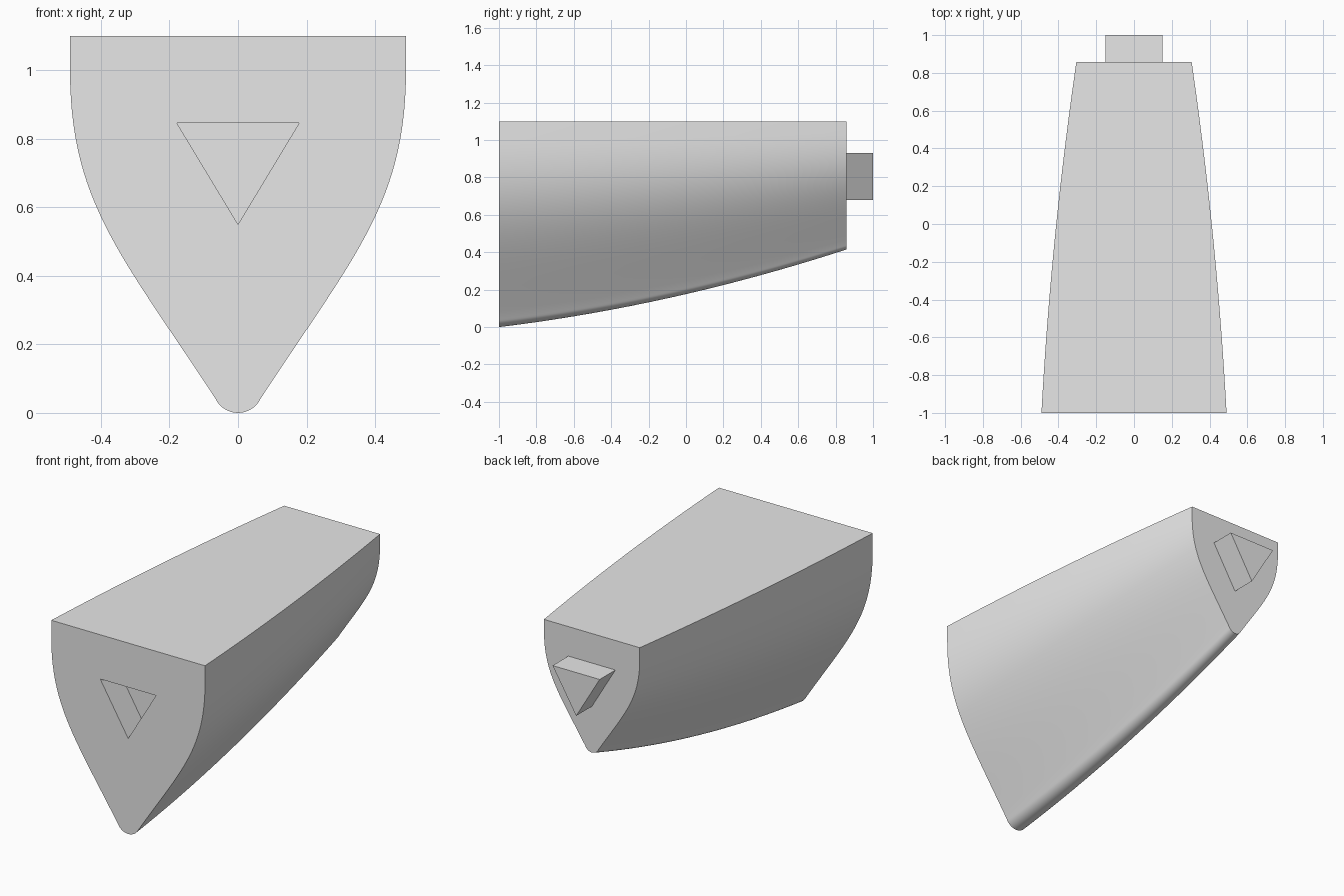
import bpy, bmesh, math
from mathutils import Vector
from mathutils.geometry import interpolate_bezier

if "Cube" in bpy.data.objects:
    bpy.data.objects.remove(bpy.data.objects["Cube"])

FRONT, BACK, TOP = -1.0, 0.857, 1.1

grey = bpy.data.materials.new("light grey")
grey.use_nodes = True
grey.diffuse_color = (0.8, 0.8, 0.8, 1)
grey.node_tree.nodes["Principled BSDF"].inputs["Base Color"].default_value = (0.8, 0.8, 0.8, 1)


def loft(name, rings):
    """Skin a list of closed rings and cap both ends."""
    bm = bmesh.new()
    loops = [[bm.verts.new(p) for p in ring] for ring in rings]
    n = len(loops[0])
    for a, b in zip(loops, loops[1:]):
        for i in range(n):
            j = (i + 1) % n
            bm.faces.new((a[i], a[j], b[j], b[i]))
    bm.faces.new(loops[0])
    bm.faces.new(loops[-1])
    bmesh.ops.recalc_face_normals(bm, faces=bm.faces)
    mesh = bpy.data.meshes.new(name)
    bm.to_mesh(mesh)
    bm.free()
    mesh.materials.append(grey)
    obj = bpy.data.objects.new(name, mesh)
    bpy.context.collection.objects.link(obj)
    return obj


def wedge(name, half_width, z_top, z_tip, y0, y1):
    """Triangular prism along y, with its tip pointing down."""
    tri = [(-half_width, z_top), (half_width, z_top), (0, z_tip)]
    return loft(name, [[(x, y, z) for x, z in tri] for y in (y0, y1)])


# Half of the hull section: straight top, curved flank, round keel
flank = interpolate_bezier(Vector((0.49, 1.0)), Vector((0.49, 0.615)),
                           Vector((0.34, 0.46)), Vector((0.066, 0.042)), 28)
half = [(0.49, TOP)] + [(p.x, p.y) for p in flank]
radius = 0.073
start = math.asin(0.066 / radius)
for i in range(1, 8):
    a = start * (1 - i / 8)
    half.append((radius * math.sin(a), radius * (1 - math.cos(a))))
section = half + [(0, 0)] + [(-x, z) for x, z in reversed(half)]

# Hull: the section shrinks towards the top centre along a gentle curve
rings = []
steps = 32
for i in range(steps + 1):
    t = i / steps
    s = 1 - 0.205 * t - 0.172 * t * t
    y = FRONT + (BACK - FRONT) * t
    rings.append([(x * s, y, TOP - (TOP - z) * s) for x, z in section])
body = loft("tapered_body", rings)

# Triangular socket in the front face
cutter = wedge("socket_cutter", 0.178, 0.845, 0.55, FRONT - 0.1, FRONT + 0.16)
cutter.hide_render = True
mod = body.modifiers.new("socket", "BOOLEAN")
mod.operation = "DIFFERENCE"
mod.solver = "EXACT"
mod.object = cutter
bpy.ops.object.select_all(action="DESELECT")
bpy.context.view_layer.objects.active = body
body.select_set(True)
bpy.ops.object.modifier_apply(modifier=mod.name)
bpy.data.objects.remove(cutter)
bpy.ops.object.shade_smooth_by_angle(angle=math.radians(30))

# Triangular peg on the back face
wedge("triangular_peg", 0.15, 0.93, 0.68, BACK - 0.005, 1.0)
